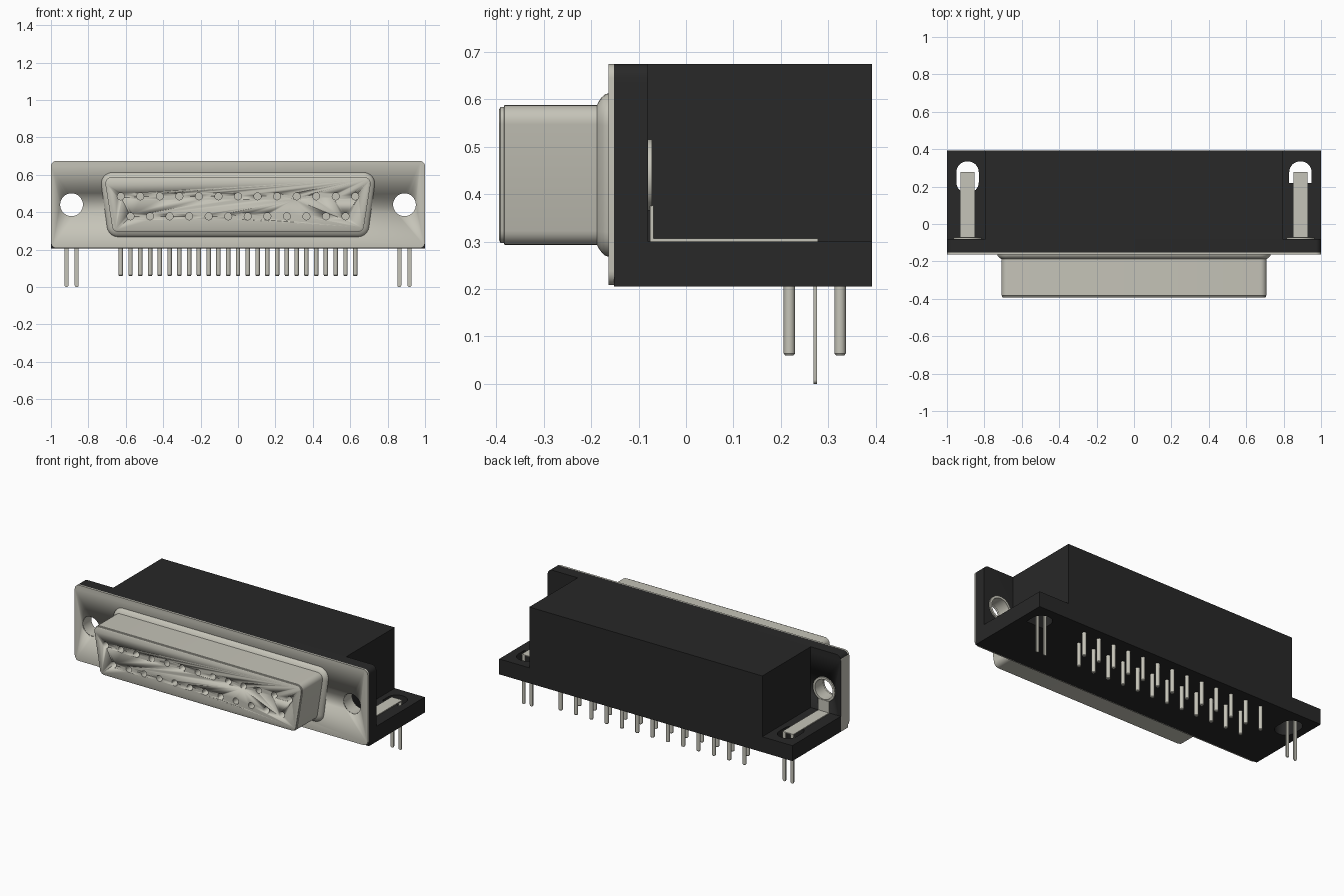
import bpy, bmesh, math
from mathutils import Vector

if "Cube" in bpy.data.objects:
    bpy.data.objects.remove(bpy.data.objects["Cube"])


def material(name, rgb):
    m = bpy.data.materials.new(name)
    m.use_nodes = True
    m.diffuse_color = (*rgb, 1)
    m.node_tree.nodes["Principled BSDF"].inputs["Base Color"].default_value = (*rgb, 1)
    return m


METAL = material("warm grey metal", (0.56, 0.55, 0.48))
BLACK = material("black plastic", (0.021, 0.021, 0.021))


def loft(name, rings, mat, closed=False, smooth=True):
    """Skin a list of 3D rings; cap the ends or close into a loop."""
    bm = bmesh.new()
    vs = [[bm.verts.new(p) for p in r] for r in rings]
    n = len(vs[0])
    pairs = list(zip(vs, vs[1:])) + ([(vs[-1], vs[0])] if closed else [])
    for a, b in pairs:
        for i in range(n):
            j = (i + 1) % n
            bm.faces.new((a[i], a[j], b[j], b[i]))
    if not closed:
        bm.faces.new(vs[0])
        bm.faces.new(vs[-1])
    bmesh.ops.recalc_face_normals(bm, faces=bm.faces)
    me = bpy.data.meshes.new(name)
    bm.to_mesh(me)
    bm.free()
    me.materials.append(mat)
    ob = bpy.data.objects.new(name, me)
    bpy.context.collection.objects.link(ob)
    bpy.ops.object.select_all(action='DESELECT')
    ob.select_set(True)
    bpy.context.view_layer.objects.active = ob
    if smooth:
        bpy.ops.object.shade_smooth_by_angle(angle=math.radians(35))
    return ob


def along_y(pts, y):
    return [(p[0], y, p[1]) for p in pts]


def along_z(pts, z):
    return [(p[0], p[1], z) for p in pts]


def box(name, x0, x1, y0, y1, z0, z1, mat):
    pts = rect(x0, x1, y0, y1)
    return loft(name, [along_z(pts, z0), along_z(pts, z1)], mat, smooth=False)


def circle(cx, cy, r, n=32):
    return [(cx + r * math.cos(math.tau * i / n), cy + r * math.sin(math.tau * i / n))
            for i in range(n)]


def rounded(corners, radii, n=6):
    """Polygon with a true arc at every corner."""
    out = []
    cs = [Vector(c) for c in corners]
    for i, (c, r) in enumerate(zip(cs, radii)):
        if r == 0:
            out.append(tuple(c))
            continue
        u = (cs[i - 1] - c).normalized()
        v = (cs[(i + 1) % len(cs)] - c).normalized()
        half = u.angle(v) / 2
        t = r / math.tan(half)
        mid = c + (u + v).normalized() * r / math.sin(half)
        a, b = c + u * t - mid, c + v * t - mid
        sweep = math.pi - 2 * half
        for k in range(n + 1):
            f = k / n
            arm = (a * math.sin((1 - f) * sweep) + b * math.sin(f * sweep)) / math.sin(sweep)
            out.append(tuple(mid + arm))
    return out


def rect(x0, x1, z0, z1):
    return [(x0, z0), (x1, z0), (x1, z1), (x0, z1)]


def cut(ob, cutters):
    for c in cutters:
        c.hide_render = True
        mod = ob.modifiers.new("cut", 'BOOLEAN')
        mod.operation = 'DIFFERENCE'
        mod.solver = 'EXACT'
        mod.object = c
        bpy.ops.object.select_all(action='DESELECT')
        ob.select_set(True)
        bpy.context.view_layer.objects.active = ob
        bpy.ops.object.modifier_apply(modifier=mod.name)
        bpy.data.objects.remove(c)


def hole_y(x, z, r, y0, y1, n=32):
    pts = circle(x, z, r, n)
    return loft("hole_cutter", [along_y(pts, y0), along_y(pts, y1)], METAL)


HOLE_X, HOLE_Z, HOLE_R = 0.89, 0.44, 0.061
Z0, Z1 = 0.205, 0.675
FRONT, PLATE_BACK, FLANGE_BACK, BACK = -0.163, -0.152, -0.08, 0.392

# Metal front plate with two mounting holes
outline = rounded(rect(-1, 1, Z0 + 0.003, Z1), [0.03] * 4)
plate = loft("front_plate", [along_y(outline, FRONT), along_y(outline, PLATE_BACK)], METAL)
cut(plate, [hole_y(s * HOLE_X, HOLE_Z, HOLE_R, -0.3, 0) for s in (-1, 1)])

# Plastic flange behind the plate
outline = rounded(rect(-1, 1, Z0, Z1), [0, 0, 0.03, 0.03])
flange = loft("flange", [along_y(outline, PLATE_BACK), along_y(outline, FLANGE_BACK)], BLACK)
cut(flange, [hole_y(s * HOLE_X, HOLE_Z, 0.066, -0.3, 0) for s in (-1, 1)])
flange.data.materials.clear()
flange.data.materials.append(BLACK)
flange.data.materials.append(METAL)
for f in flange.data.polygons:
    f.material_index = 1 if f.normal.x < -0.95 and f.center.x < -0.99 else 0

# Plastic housing and its base with bracket slots
box("housing", -0.795, 0.795, FLANGE_BACK, BACK, 0.30, Z1, BLACK)
base = box("base", -1, 1, FLANGE_BACK, BACK, Z0, 0.30, BLACK)
slots = []
for s, y0, r in ((-1, 0.165, 0.058), (1, 0.22, 0)):
    pts = rounded(rect(s * HOLE_X - 0.06, s * HOLE_X + 0.06, y0, 0.335), [r, r, 0.058, 0.058], 8)
    slots.append(loft("slot_cutter", [along_z(pts, 0.1), along_z(pts, 0.4)], BLACK))
cut(base, slots)


# Trapezoid shell flaring out of the plate
def shell_ring(y, grow):
    t, b = 0.715 + grow, 0.668 + grow
    pts = [(-b, 0.293 - grow), (b, 0.293 - grow), (t, 0.588 + grow), (-t, 0.588 + grow)]
    return along_y(rounded(pts, [0.035 + grow] * 4), y)


FLARE = 0.025
rings = []
for k in range(6):
    a = math.pi / 2 * k / 5
    rings.append(shell_ring(FRONT - FLARE * math.sin(a), FLARE * math.cos(a) ** 2))
rings += [shell_ring(-0.383, 0), shell_ring(-0.384, -0.004),
          shell_ring(-0.391, -0.004), shell_ring(-0.394, -0.009)]
shell = loft("socket_shell", rings, METAL)

# Contact holes in two staggered rows
PITCH = 0.1045
rows = [(13, 0.485), (12, 0.378)]
cut(shell, [hole_y((i - (n - 1) / 2) * PITCH, z, 0.019, -0.5, -0.30, 16)
            for n, z in rows for i in range(n)])

# Solder pins under the base
for n, y in ((13, 0.325), (12, 0.218)):
    for i in range(n):
        x = (i - (n - 1) / 2) * PITCH
        loft("solder_pin", [along_z(circle(x, y, r, 12), z)
                            for z, r in ((0.06, 0.009), (0.064, 0.012), (Z0 + 0.02, 0.012))], METAL)

# Mounting brackets: bushing with collar, bent strap and twin prongs
for s, side in ((-1, "right"), (1, "left")):
    x = s * HOLE_X
    profile = [(HOLE_R, PLATE_BACK), (0.066, PLATE_BACK), (0.066, FLANGE_BACK),
               (0.075, FLANGE_BACK), (0.075, -0.072), (HOLE_R, -0.072)]
    loft(side + "_bushing", [along_y(circle(x, HOLE_Z, r), y) for r, y in profile],
         METAL, closed=True)
    w = 0.037
    box(side + "_strap_upright", x - w, x + w, -0.076, -0.069, 0.30, 0.376, METAL)
    box(side + "_strap", x - w, x + w, -0.076, 0.278, 0.30, 0.306, METAL)
    for p in (-1, 1):
        c = x + p * 0.027
        pts = rounded(rect(c - 0.01, c + 0.01, 0, 0.302), [0.008, 0.008, 0, 0], 3)
        loft(side + "_prong", [along_y(pts, 0.269), along_y(pts, 0.276)], METAL)
